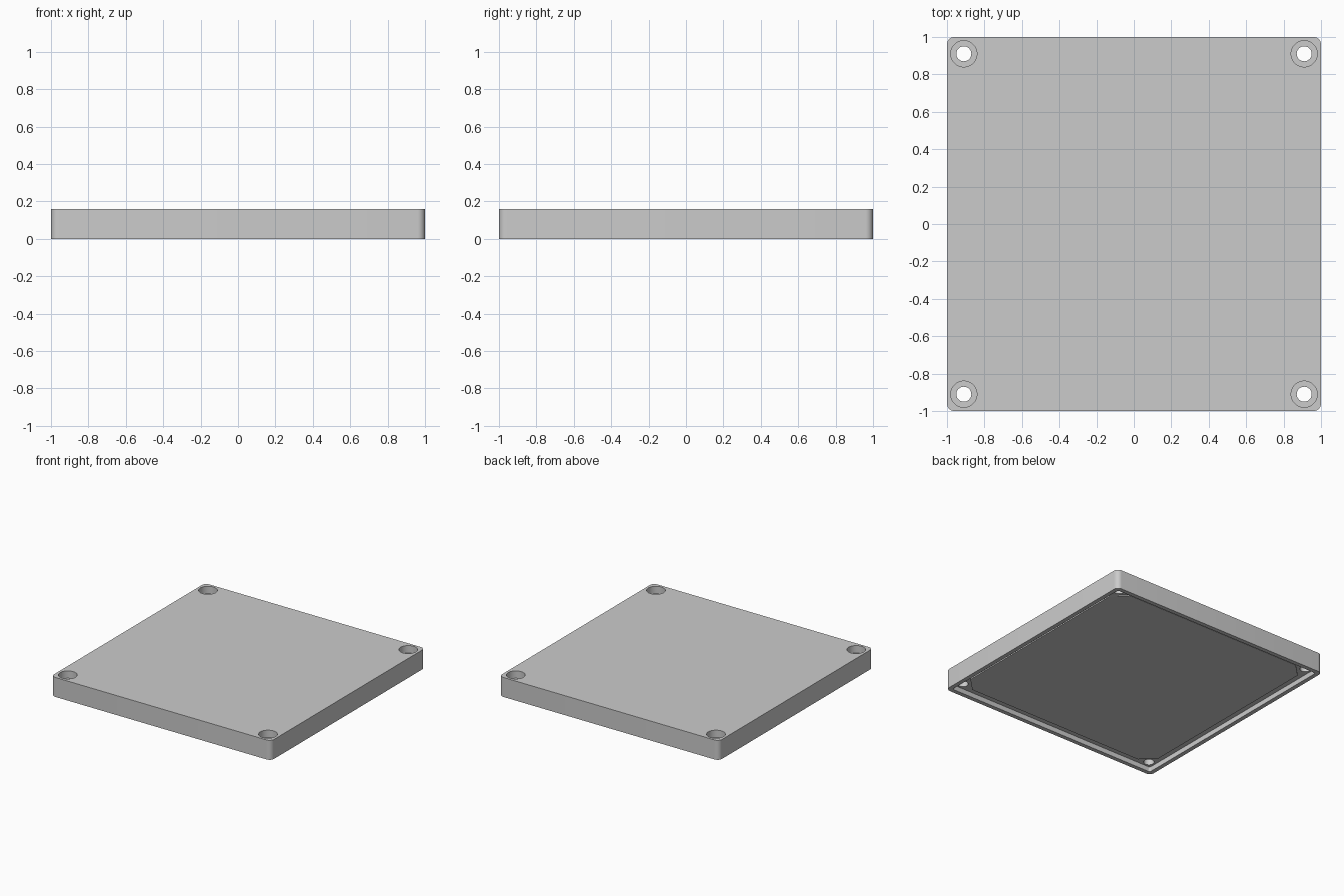
import bpy
import bmesh
from math import cos, sin, pi, radians

if "Cube" in bpy.data.objects:
    bpy.data.objects.remove(bpy.data.objects["Cube"], do_unlink=True)

HEIGHT = 0.16
RECESS = 0.04
HOLE = 0.91

grey = bpy.data.materials.new("plain grey")
grey.use_nodes = True
grey.diffuse_color = (0.6, 0.6, 0.6, 1)
grey.node_tree.nodes["Principled BSDF"].inputs["Base Color"].default_value = (0.6, 0.6, 0.6, 1)


def prism(name, outlines, z0, z1):
    """Extrude one or more closed outlines from z0 to z1."""
    bm = bmesh.new()
    for outline in outlines:
        face = bm.faces.new([bm.verts.new((x, y, z0)) for x, y in outline])
        top = bmesh.ops.extrude_face_region(bm, geom=[face])["geom"]
        verts = [v for v in top if isinstance(v, bmesh.types.BMVert)]
        bmesh.ops.translate(bm, verts=verts, vec=(0, 0, z1 - z0))
    bmesh.ops.recalc_face_normals(bm, faces=bm.faces)
    mesh = bpy.data.meshes.new(name)
    bm.to_mesh(mesh)
    bm.free()
    mesh.materials.append(grey)
    obj = bpy.data.objects.new(name, mesh)
    bpy.context.collection.objects.link(obj)
    return obj


def rounded_square(half, radius, steps=8):
    points = []
    for q, (sx, sy) in enumerate([(1, 1), (-1, 1), (-1, -1), (1, -1)]):
        for i in range(steps + 1):
            a = (q + i / steps) * pi / 2
            points.append((sx * (half - radius) + radius * cos(a),
                           sy * (half - radius) + radius * sin(a)))
    return points


def corner_circles(radius, sides=48):
    return [[(x + radius * cos(2 * pi * i / sides), y + radius * sin(2 * pi * i / sides))
             for i in range(sides)] for x in (-HOLE, HOLE) for y in (-HOLE, HOLE)]


def cut(target, cutter):
    mod = target.modifiers.new(cutter.name, "BOOLEAN")
    mod.operation = "DIFFERENCE"
    mod.solver = "EXACT"
    mod.object = cutter
    bpy.context.view_layer.objects.active = target
    bpy.ops.object.modifier_apply(modifier=mod.name)
    bpy.data.objects.remove(cutter, do_unlink=True)


# Lid body with a shallow recess underneath and stepped screw holes
lid = prism("lid", [rounded_square(1, 0.04)], 0, HEIGHT)
cut(lid, prism("recess_cutter", [rounded_square(0.965, 0.015)], -0.1, RECESS))
cut(lid, prism("screw_hole_cutter", corner_circles(0.04), -0.1, 0.3))
cut(lid, prism("screw_head_cutter", corner_circles(0.07), 0.1, 0.3))

# Slightly raised panel with clipped corners on the underside
a, b = 0.92, 0.81
octagon = [(a, -b), (a, b), (b, a), (-b, a), (-a, b), (-a, -b), (-b, -a), (b, -a)]
panel = prism("underside_panel", [octagon], RECESS - 0.008, RECESS + 0.01)

# Smooth round walls, sharp edges
for obj in (lid, panel):
    bpy.ops.object.select_all(action="DESELECT")
    obj.select_set(True)
    bpy.context.view_layer.objects.active = obj
    bpy.ops.object.shade_smooth_by_angle(angle=radians(30))
